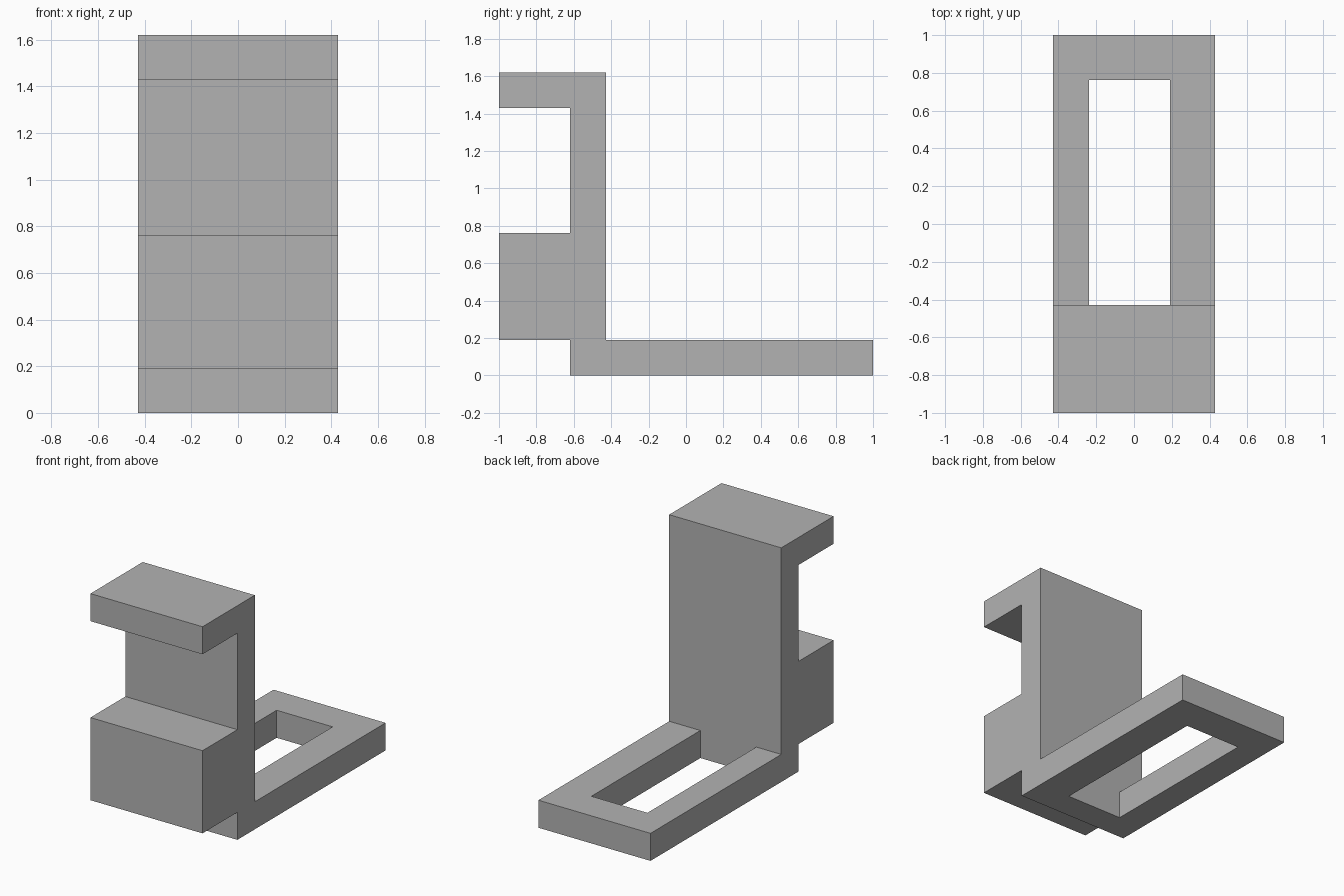
import bpy
import bmesh

# Remove the default cube
default = bpy.data.objects.get("Cube")
if default:
    bpy.data.objects.remove(default, do_unlink=True)

U = 4 / 21                  # design unit: wall and plate thickness
HALF_WIDTH = 2.25 * U
FRONT, BACK = -1.0, 1.0
WALL_FRONT = FRONT + 2 * U
WALL_BACK = FRONT + 3 * U

grey = bpy.data.materials.new("plain_grey")
grey.use_nodes = True
colour = (0.45, 0.45, 0.45, 1)
grey.diffuse_color = colour
grey.node_tree.nodes["Principled BSDF"].inputs["Base Color"].default_value = colour


def extrude_profile(name, profile, x0, x1):
    """Extrude a (y, z) outline from x0 to x1."""
    bm = bmesh.new()
    face = bm.faces.new([bm.verts.new((x0, y, z)) for y, z in profile])
    result = bmesh.ops.extrude_face_region(bm, geom=[face])
    moved = [g for g in result["geom"] if isinstance(g, bmesh.types.BMVert)]
    bmesh.ops.translate(bm, verts=moved, vec=(x1 - x0, 0, 0))
    bmesh.ops.recalc_face_normals(bm, faces=bm.faces)
    mesh = bpy.data.meshes.new(name)
    bm.to_mesh(mesh)
    bm.free()
    mesh.materials.append(grey)
    obj = bpy.data.objects.new(name, mesh)
    bpy.context.collection.objects.link(obj)
    return obj


# Bracket: base plate, upright wall, front block and top lip in one outline
bracket = extrude_profile("bracket", [
    (WALL_FRONT, 0), (BACK, 0), (BACK, U), (WALL_BACK, U),
    (WALL_BACK, 8.5 * U), (FRONT, 8.5 * U), (FRONT, 7.5 * U),
    (WALL_FRONT, 7.5 * U), (WALL_FRONT, 4 * U), (FRONT, 4 * U),
    (FRONT, U), (WALL_FRONT, U),
], -HALF_WIDTH, HALF_WIDTH)

# Rectangular slot through the base plate, slightly off centre
slot_back = BACK - 1.25 * U
cutter = extrude_profile("slot_cutter", [
    (WALL_BACK, -U), (slot_back, -U), (slot_back, 2 * U), (WALL_BACK, 2 * U),
], -1.25 * U, U)
cutter.hide_render = True
cutter.hide_viewport = True

slot = bracket.modifiers.new("slot", 'BOOLEAN')
slot.operation = 'DIFFERENCE'
slot.solver = 'EXACT'
slot.object = cutter

# Apply the slot, then drop the cutter
bpy.context.view_layer.update()
evaluated = bracket.evaluated_get(bpy.context.evaluated_depsgraph_get())
bracket_mesh = bpy.data.meshes.new_from_object(evaluated)
bracket.modifiers.clear()
bracket.data = bracket_mesh
bpy.data.objects.remove(cutter, do_unlink=True)
